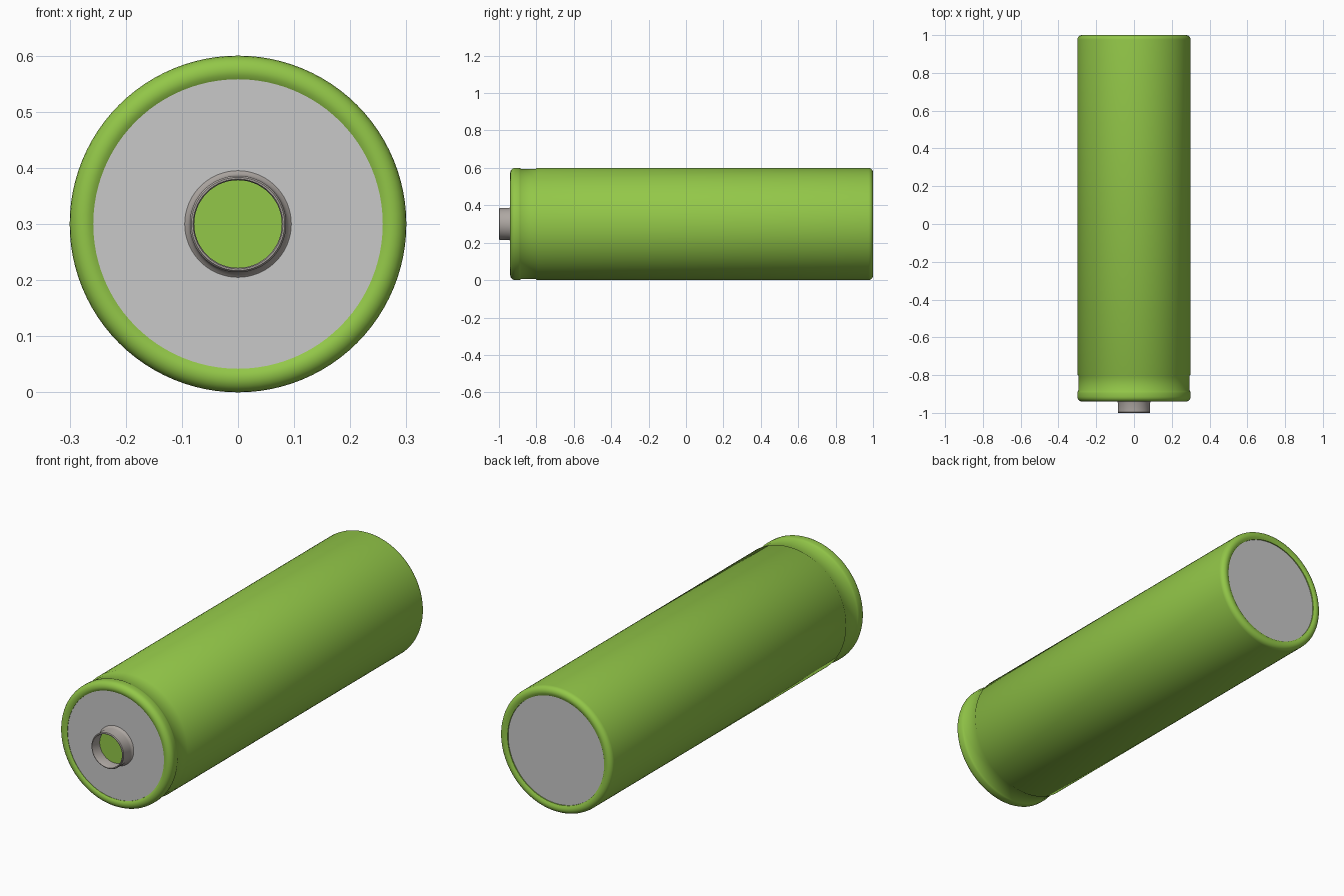
import bpy, bmesh, math

if "Cube" in bpy.data.objects:
    bpy.data.objects.remove(bpy.data.objects["Cube"])

SEG = 96
AXIS_Z = 0.30


def material(name, rgb):
    m = bpy.data.materials.new(name)
    m.diffuse_color = (*rgb, 1)
    m.use_nodes = True
    m.node_tree.nodes["Principled BSDF"].inputs["Base Color"].default_value = m.diffuse_color
    return m


GREEN = material("green_wrap", (0.29, 0.57, 0.065))
GREY = material("light_grey", (0.58, 0.58, 0.58))
METAL = material("warm_metal", (0.42, 0.385, 0.36))


def lathe(name, profile, mat):
    """Spin (radius, y) points around the lengthwise axis."""
    bm = bmesh.new()
    verts = [bm.verts.new((r, y, 0)) for r, y in profile]
    edges = [bm.edges.new(p) for p in zip(verts, verts[1:])]
    bmesh.ops.spin(bm, geom=verts + edges, cent=(0, 0, 0), axis=(0, 1, 0),
                   angle=math.tau, steps=SEG, use_duplicate=False)
    bmesh.ops.remove_doubles(bm, verts=bm.verts, dist=0.0004)
    bmesh.ops.recalc_face_normals(bm, faces=bm.faces)
    me = bpy.data.meshes.new(name)
    bm.to_mesh(me)
    bm.free()
    me.materials.append(mat)
    ob = bpy.data.objects.new(name, me)
    ob.location.z = AXIS_Z
    bpy.context.collection.objects.link(ob)
    bpy.context.view_layer.objects.active = ob
    ob.select_set(True)
    bpy.ops.object.shade_smooth_by_angle(angle=math.radians(35))
    ob.select_set(False)
    return ob


def arc(r, y, rad, a0, a1, n=6):
    """Rounded corner points in (radius, y), angles in degrees."""
    return [(r + rad * math.cos(math.radians(a0 + (a1 - a0) * i / n)),
             y + rad * math.sin(math.radians(a0 + (a1 - a0) * i / n)))
            for i in range(n + 1)]


# Wrapped body: rounded front lip, shallow groove, long tube, rounded back lip
body = [(0, -0.925), (0.258, -0.925), (0.258, -0.934)]
body += arc(0.274, -0.914, 0.026, -110, 0)
body += [(0.30, -0.895), (0.298, -0.887), (0.294, -0.88),
         (0.294, -0.805), (0.30, -0.795)]
body += arc(0.276, 0.976, 0.024, 0, 110)
body += [(0.258, 0.994), (0.258, 0.982), (0, 0.982)]
lathe("battery_body", body, GREEN)

# End plates set just inside the lips
lathe("front_plate", [(0.08, -0.926), (0.08, -0.932), (0.258, -0.932), (0.258, -0.926)], GREY)
lathe("back_plate", [(0, 0.989), (0.258, 0.989), (0.258, 0.983)], GREY)

# Hollow positive terminal with a flared foot
terminal = [(0.078, -0.93), (0.078, -0.997), (0.080, -1.0), (0.083, -1.0),
            (0.086, -0.996), (0.086, -0.945), (0.089, -0.937), (0.095, -0.932)]
lathe("terminal_ring", terminal, METAL)

# Green disc inside the terminal
lathe("terminal_disc", [(0, -0.945), (0.078, -0.945)], GREEN)
